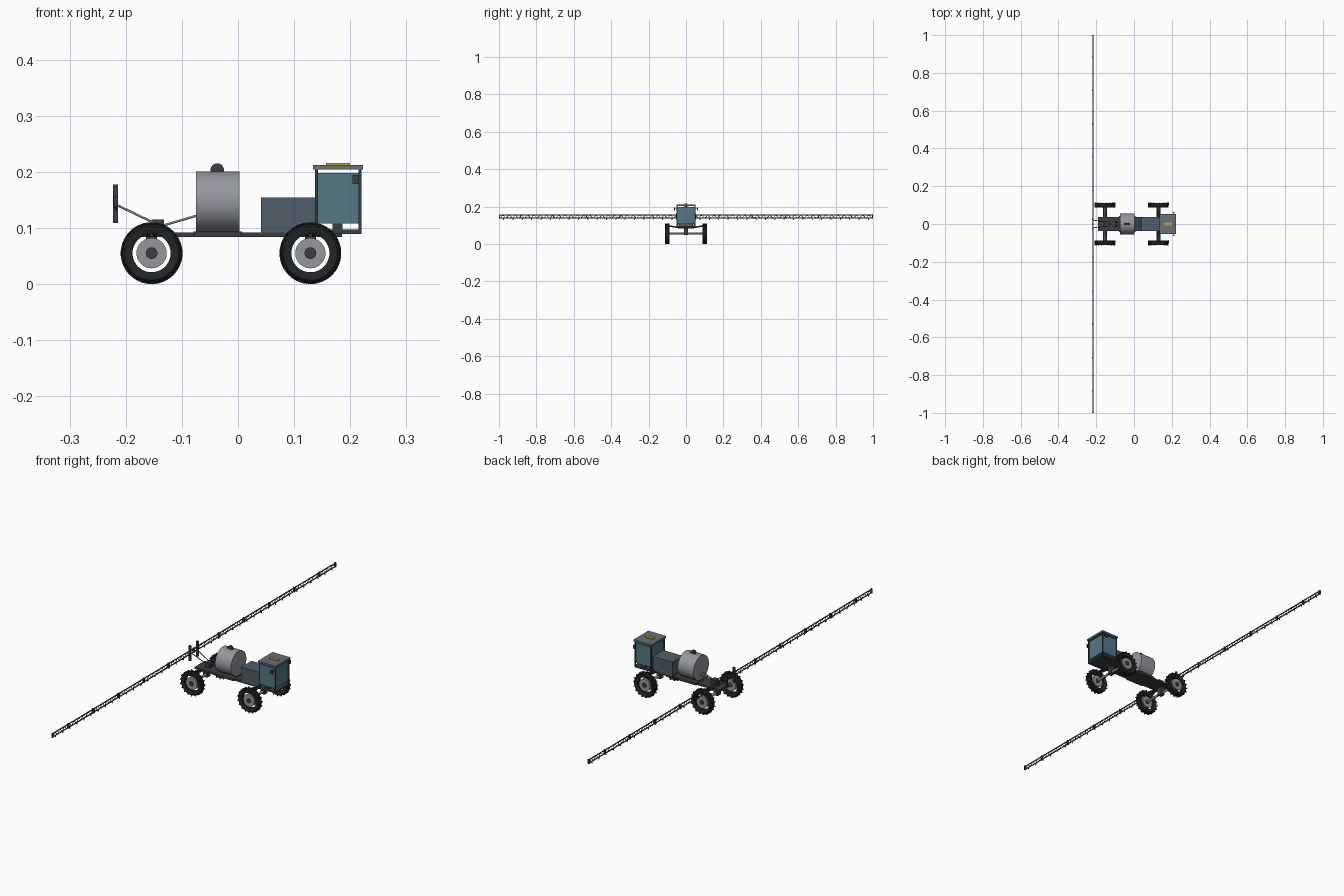
import bpy, bmesh, math
from mathutils import Vector, Matrix

if "Cube" in bpy.data.objects:
    bpy.data.objects.remove(bpy.data.objects["Cube"])

def material(name, r, g, b):
    m = bpy.data.materials.new(name)
    m.diffuse_color = (r, g, b, 1)
    m.use_nodes = True
    m.node_tree.nodes["Principled BSDF"].inputs["Base Color"].default_value = m.diffuse_color
    return m

DARK = material("dark_steel", .045, .048, .055)
RUBBER = material("rubber", .016, .019, .02)
HOOD = material("slate_paint", .08, .11, .135)
GLASS = material("cab_glass", .09, .19, .235)
TANK = material("tank_grey", .3, .31, .33)
STEEL = material("steel", .26, .26, .28)
ROOF = material("roof_grey", .14, .16, .19)
AMBER = material("amber", .6, .36, .04)

def finish(name, bm, mat, smooth=False):
    bmesh.ops.recalc_face_normals(bm, faces=bm.faces)
    me = bpy.data.meshes.new(name)
    bm.to_mesh(me)
    bm.free()
    ob = bpy.data.objects.new(name, me)
    bpy.context.collection.objects.link(ob)
    me.materials.append(mat)
    if smooth:
        bpy.ops.object.select_all(action='DESELECT')
        ob.select_set(True)
        bpy.context.view_layer.objects.active = ob
        bpy.ops.object.shade_smooth_by_angle(angle=math.radians(35))
    return ob

def add_box(bm, x0, x1, y0, y1, z0, z1):
    m = Matrix.Translation(((x0+x1)/2, (y0+y1)/2, (z0+z1)/2)) @ Matrix.Diagonal((x1-x0, y1-y0, z1-z0, 1))
    bmesh.ops.create_cube(bm, size=1, matrix=m)

def add_rod(bm, p, q, r, sides=8):
    p, q = Vector(p), Vector(q)
    d = q - p
    m = Matrix.Translation((p+q)/2) @ d.to_track_quat('Z', 'Y').to_matrix().to_4x4()
    bmesh.ops.create_cone(bm, cap_ends=True, segments=sides, radius1=r, radius2=r, depth=d.length, matrix=m)

def box(name, mat, *b):
    bm = bmesh.new()
    add_box(bm, *b)
    return finish(name, bm, mat)

def rods(name, mat, r, pairs, sides=12):
    bm = bmesh.new()
    for p, q in pairs:
        add_rod(bm, p, q, r, sides)
    return finish(name, bm, mat, sides > 6)

# Wheels: lathed tyre, chevron lugs, rim disc and hub
def wheel(tag, x, y, s):
    c = Vector((x, y, .055))
    bm = bmesh.new()
    prof = [(.034, -.009), (.041, -.0122), (.048, -.0122), (.0515, -.009), (.0525, 0),
            (.0515, .009), (.048, .0122), (.041, .0122), (.034, .009)]
    n = 40
    rings = [[bm.verts.new(c + Vector((r*math.cos(a), w, r*math.sin(a)))) for r, w in prof]
             for a in (2*math.pi*i/n for i in range(n))]
    for i in range(n):
        A, B = rings[i], rings[(i+1) % n]
        for j in range(len(prof)):
            k = (j+1) % len(prof)
            bm.faces.new((A[j], A[k], B[k], B[j]))
    finish("tyre_"+tag, bm, RUBBER, True)
    bm = bmesh.new()
    for i in range(36):
        side = 1 if i % 2 else -1
        m = (Matrix.Translation(c) @ Matrix.Rotation(2*math.pi*i/36, 4, 'Y')
             @ Matrix.Translation((0, side*.006, .0525)) @ Matrix.Rotation(side*.5, 4, 'Z')
             @ Matrix.Diagonal((.0035, .013, .005, 1)))
        bmesh.ops.create_cube(bm, size=1, matrix=m)
    finish("tread_"+tag, bm, RUBBER)
    disc = lambda a, b: [(c+Vector((0, s*a, 0)), c+Vector((0, s*b, 0)))]
    rods("rim_"+tag, TANK, .027, disc(-.008, .009), 32)
    rods("hub_"+tag, DARK, .0105, disc(-.01, .012), 16)

for ax, x in (("rear", -.154), ("front", .129)):
    for sd, s in (("right", -1), ("left", 1)):
        wheel(ax+"_"+sd, x, s*.1, s)
        # Sloping suspension arms
        bm = bmesh.new()
        for dx in (-.006, .006):
            add_rod(bm, (x+dx, s*.03, .087), (x+dx, s*.088, .096), .004, 8)
        finish("suspension_"+ax+"_"+sd, bm, DARK, True)
    rods("axle_"+ax, STEEL, .0055, [((x, -.1, .057), (x, .1, .057))])
    box("differential_"+ax, DARK, x-.01, x+.01, -.011, .011, .047, .085)

# Chassis, cab floor and tank saddle
box("chassis", DARK, -.19, .185, -.036, .036, .084, .092)
box("cab_floor", DARK, .135, .22, -.05, .05, .089, .097)
box("tank_saddle", DARK, -.079, .007, -.042, .042, .084, .094)
box("rear_valve_box", DARK, -.154, -.132, -.012, .012, .092, .115)

# Tank with upright filler lid
rods("tank", TANK, .0545, [((-.075, 0, .1465), (.003, 0, .1465))], 48)
rods("tank_cap", DARK, .012, [((-.037, -.005, .203), (-.037, .005, .203))], 20)

# Engine hood
box("engine_hood", HOOD, .041, .138, -.037, .037, .092, .154)

# Cab: glass body, corner posts, roof, beacon, mirrors, steps
box("cab_glass", GLASS, .142, .216, -.047, .047, .108, .198)
bm = bmesh.new()
for x in (.14, .2175):
    for y in (-.0475, .0475):
        add_box(bm, x-.0025, x+.0025, y-.0025, y+.0025, .097, .205)
finish("cab_posts", bm, DARK)
box("cab_roof", ROOF, .134, .223, -.052, .052, .204, .212)
box("roof_beacon", AMBER, .157, .2, -.007, .007, .211, .2155)
for sd, s in (("right", -1), ("left", 1)):
    bm = bmesh.new()
    add_box(bm, .204, .216, s*.062-.002, s*.062+.002, .178, .194)
    add_rod(bm, (.212, s*.047, .19), (.21, s*.062, .188), .0015, 6)
    finish("mirror_"+sd, bm, DARK)
    box("step_"+sd, DARK, .168, .186, s*.044-.005, s*.044+.005, .092, .108)

# Boom lift arms, feed pipes and mast
rods("lift_arms", STEEL, .002, [((-.148, s*.012, .108), (-.216, s*.02, .141)) for s in (-1, 1)])
rods("feed_pipes", STEEL, .002, [((-.138, s*.008, .103), (-.073, s*.012, .122)) for s in (-1, 1)])
bm = bmesh.new()
for s in (-1, 1):
    add_box(bm, -.223, -.214, s*.026-.004, s*.026+.004, .109, .177)
finish("boom_mast", bm, DARK)

# Spray boom: chords, zigzag lattice, hinge brackets, nozzles
X, LO, HI = -.218, .139, .154
rods("boom_chords", DARK, .0025, [((X, -1, z), (X, 1, z)) for z in (LO, HI)], 8)
N = 120
pts = [(X, -.995+1.99*i/N, HI if i % 2 else LO) for i in range(N+1)]
rods("boom_lattice", DARK, .0013, list(zip(pts, pts[1:])), 6)
bm = bmesh.new()
for i in range(-5, 6):
    add_box(bm, X-.0045, X+.0045, i*.177-.003, i*.177+.003, .136, .157)
for y in (-.9975, .9975):
    add_box(bm, X-.004, X+.004, y-.0025, y+.0025, .137, .157)
finish("boom_brackets", bm, DARK)
noz = [-.975+.05*i for i in range(40)]
rods("nozzle_bodies", DARK, .0025, [((X, y, .139), (X, y, .132)) for y in noz], 8)
rods("nozzle_tips", AMBER, .0015, [((X, y, .133), (X, y, .129)) for y in noz], 6)
